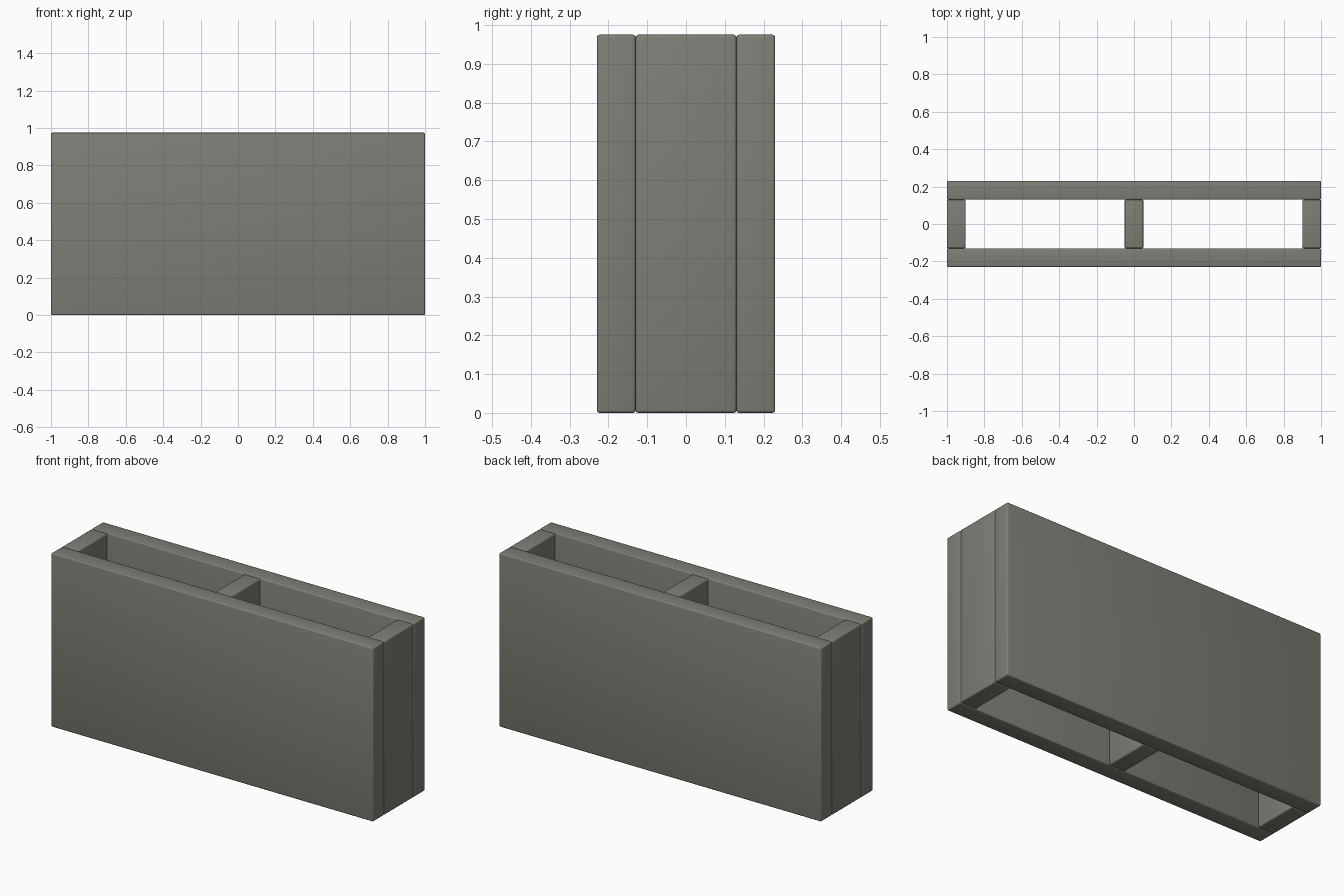
import bpy

# Remove the default cube
default = bpy.data.objects.get("Cube")
if default:
    bpy.data.objects.remove(default, do_unlink=True)

HEIGHT = 0.975
WALL = 0.1          # thickness of every wall and web
DEPTH = 0.46        # overall front to back

# Concrete colour
concrete = bpy.data.materials.new("concrete_grey")
concrete.use_nodes = True
colour = (0.21, 0.205, 0.18, 1)
concrete.diffuse_color = colour
concrete.node_tree.nodes["Principled BSDF"].inputs["Base Color"].default_value = colour


def slab(name, x, y, width, depth):
    """Upright slab with softly rounded, fully smooth-shaded edges."""
    bpy.ops.mesh.primitive_cube_add(size=1, location=(x, y, HEIGHT / 2))
    obj = bpy.context.object
    obj.name = name
    obj.scale = (width, depth, HEIGHT)
    bpy.ops.object.transform_apply(location=False, rotation=False, scale=True)
    obj.data.materials.append(concrete)
    bevel = obj.modifiers.new("rounded_edges", "BEVEL")
    bevel.width = 0.007
    bevel.segments = 3
    bpy.ops.object.shade_smooth()
    return obj


# Long front and back walls
wall_y = (DEPTH - WALL) / 2
slab("front_wall", 0, -wall_y, 2, WALL)
slab("back_wall", 0, wall_y, 2, WALL)

# Cross webs joining the walls
web_x = 1 - WALL / 2
for name, x in (("right_web", -web_x), ("middle_web", 0), ("left_web", web_x)):
    slab(name, x, 0, WALL, DEPTH - 2 * WALL)
